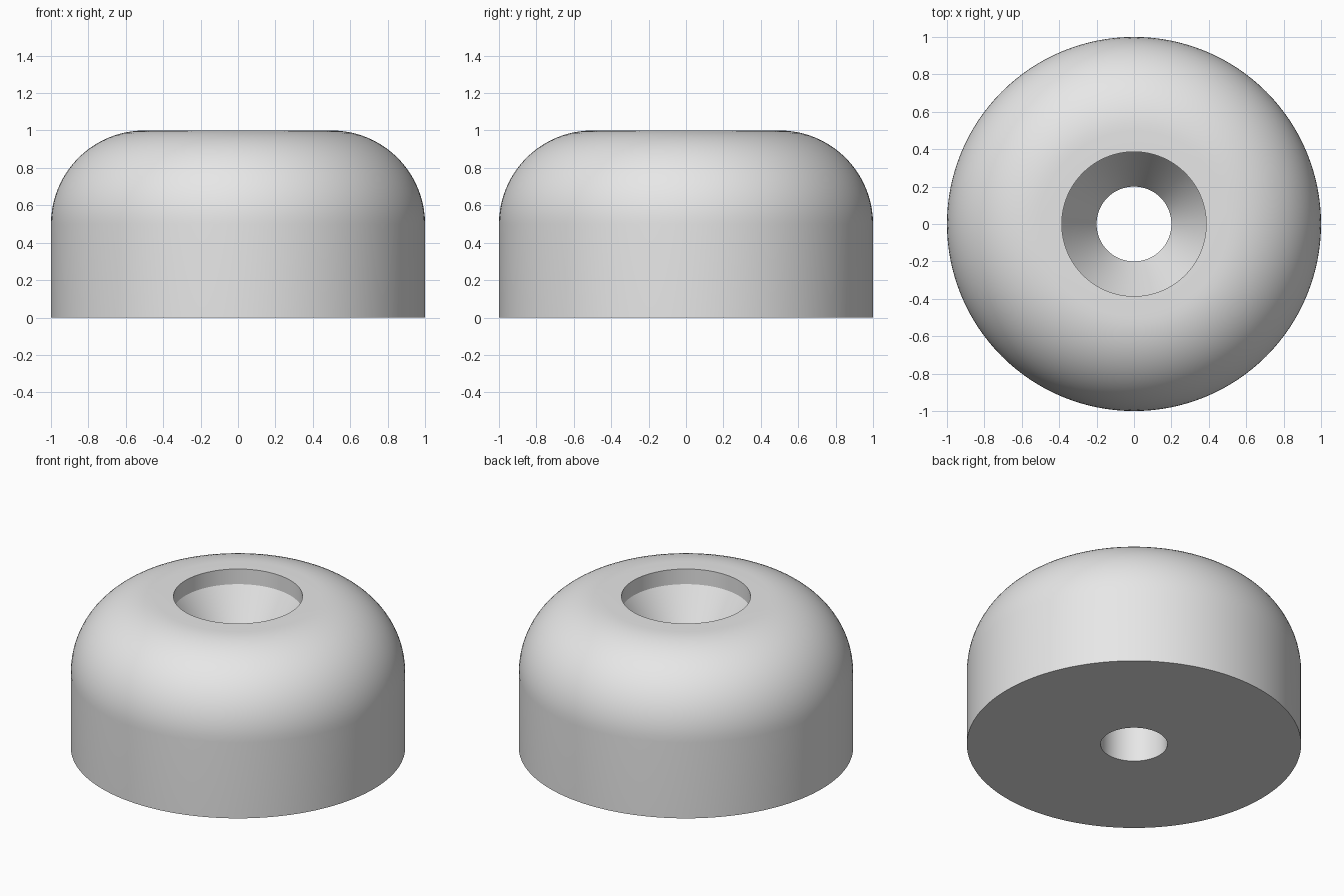
import bpy
import bmesh
import math

cube = bpy.data.objects.get("Cube")
if cube:
    bpy.data.objects.remove(cube, do_unlink=True)

SEGMENTS = 128
ARC_STEPS = 20
OUTER, HEIGHT, FILLET = 1.0, 1.0, 0.5
HOLE, SINK = 0.2, 0.386
SINK_WALL, SINK_BOTTOM = 0.9, 0.6

# Material
gray = bpy.data.materials.new("light gray")
gray.use_nodes = True
color = (0.8, 0.8, 0.8, 1)
gray.diffuse_color = color
gray.node_tree.nodes["Principled BSDF"].inputs["Base Color"].default_value = color

# Closed half profile: base, side, rounded shoulder, countersunk hole
profile = [(HOLE, 0), (OUTER, 0)]
for i in range(ARC_STEPS + 1):
    a = math.pi / 2 * i / ARC_STEPS
    profile.append((OUTER - FILLET + FILLET * math.cos(a),
                    HEIGHT - FILLET + FILLET * math.sin(a)))
profile += [(SINK, HEIGHT), (SINK, SINK_WALL), (HOLE, SINK_BOTTOM)]

# Revolve the profile around the vertical axis
bm = bmesh.new()
verts = [bm.verts.new((r, 0, z)) for r, z in profile]
edges = [bm.edges.new((v, verts[i - 1])) for i, v in enumerate(verts)]
bmesh.ops.spin(bm, geom=verts + edges, cent=(0, 0, 0), axis=(0, 0, 1),
               angle=math.tau, steps=SEGMENTS, use_merge=True)
bmesh.ops.remove_doubles(bm, verts=bm.verts[:], dist=0.0001)
bmesh.ops.recalc_face_normals(bm, faces=bm.faces[:])

mesh = bpy.data.meshes.new("bumper_foot")
bm.to_mesh(mesh)
bm.free()
mesh.materials.append(gray)
foot = bpy.data.objects.new("bumper_foot", mesh)
bpy.context.collection.objects.link(foot)

# Smooth curved walls, crisp rims
bpy.ops.object.select_all(action="DESELECT")
foot.select_set(True)
bpy.context.view_layer.objects.active = foot
bpy.ops.object.shade_smooth_by_angle(angle=math.radians(25))
